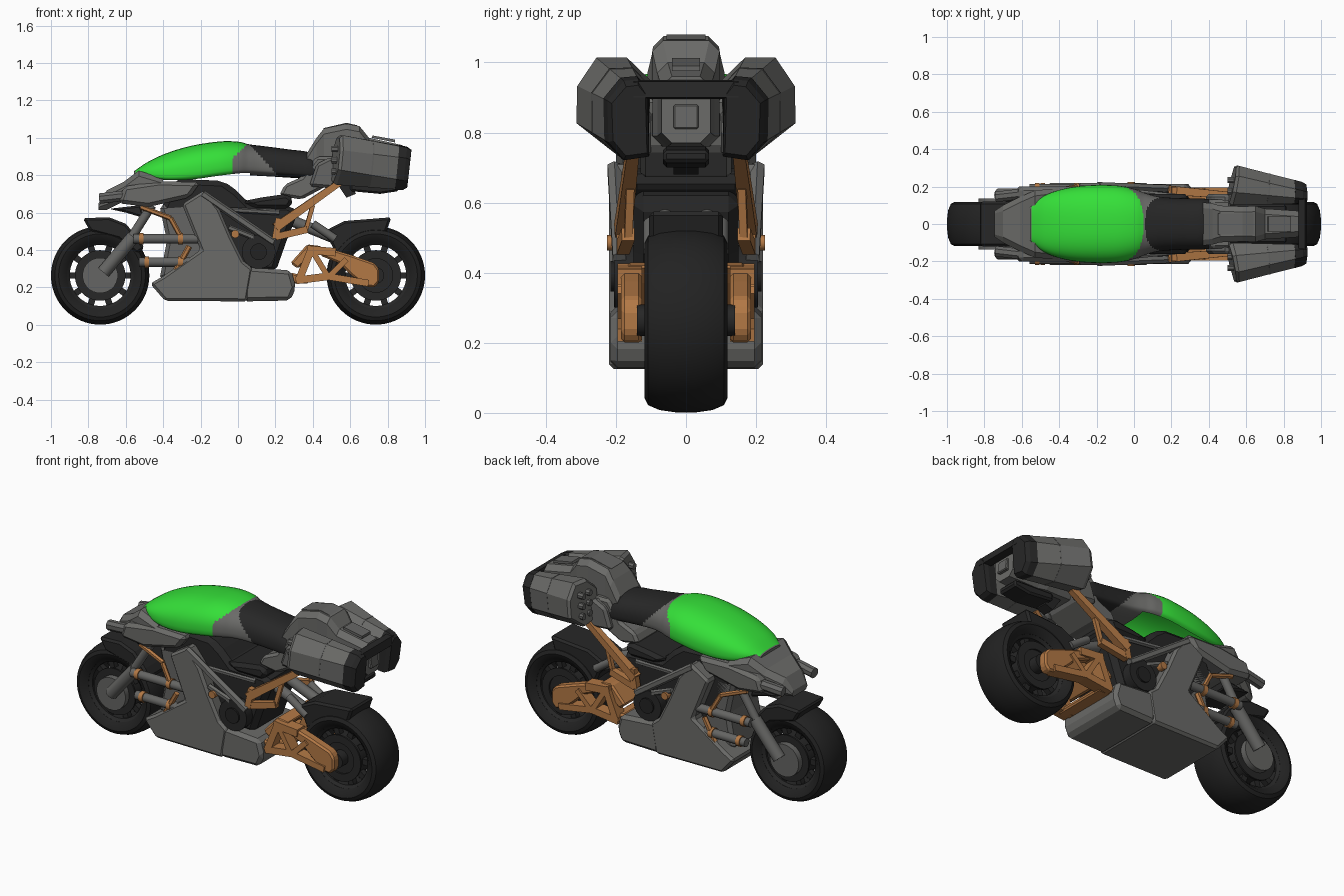
import bpy, bmesh, math
from mathutils import Vector

if "Cube" in bpy.data.objects:
    bpy.data.objects.remove(bpy.data.objects["Cube"])

def mat(name, r, g, b):
    m = bpy.data.materials.new(name)
    m.diffuse_color = (r, g, b, 1)
    m.use_nodes = True
    m.node_tree.nodes["Principled BSDF"].inputs["Base Color"].default_value = m.diffuse_color
    return m

GREY = mat("panel_grey", .145, .145, .138)
METAL = mat("metal_grey", .13, .13, .125)
BLACK = mat("matte_black", .02, .02, .02)
TYRE = mat("tyre_black", .016, .016, .016)
GREEN = mat("bright_green", .035, .74, .04)
ORANGE = mat("copper_orange", .45, .19, .06)

def add(name, bm, m, mirror=False, bevel=0, smooth=None):
    bmesh.ops.recalc_face_normals(bm, faces=bm.faces)
    me = bpy.data.meshes.new(name)
    bm.to_mesh(me)
    bm.free()
    me.materials.append(m)
    ob = bpy.data.objects.new(name, me)
    bpy.context.collection.objects.link(ob)
    if smooth:
        bpy.ops.object.select_all(action='DESELECT')
        ob.select_set(True)
        bpy.context.view_layer.objects.active = ob
        bpy.ops.object.shade_smooth_by_angle(angle=math.radians(smooth))
    if bevel:
        b = ob.modifiers.new("bevel", 'BEVEL')
        b.width, b.segments, b.limit_method = bevel, 1, 'ANGLE'
    if mirror:
        ob.modifiers.new("mirror", 'MIRROR').use_axis = (False, True, False)
    return ob

def loft(name, rings, m, loop=False, skip=None, **kw):
    bm = bmesh.new()
    vs = [[bm.verts.new(p) for p in r] for r in rings]
    n, k = len(vs), len(vs[0])
    for i in range(n if loop else n - 1):
        a, b = vs[i], vs[(i + 1) % n]
        for j in range(k):
            if not (skip and skip(i, j, a[j].co)):
                bm.faces.new((a[j], a[(j + 1) % k], b[(j + 1) % k], b[j]))
    if not loop:
        bm.faces.new(vs[0])
        bm.faces.new(vs[-1])
    return add(name, bm, m, **kw)

def prism(name, pts, y0, y1, m, **kw):
    return loft(name, [[(x, y, z) for x, z in pts] for y in (y0, y1)], m, **kw)

def bar(name, p, q, r, m, n=14, r2=None, mirror=True):
    p, q = Vector(p), Vector(q)
    rot = (q - p).to_track_quat('Z', 'Y')
    def ring(c, rad):
        return [c + rot @ Vector((rad * math.cos(t), rad * math.sin(t), 0))
                for t in (2 * math.pi * (i + .5) / n for i in range(n))]
    return loft(name, [ring(p, r), ring(q, r2 or r)], m, mirror=mirror, smooth=50 if n > 8 else None)

def flat(name, a, b, w, y0, y1, m):
    a, b = Vector(a), Vector(b)
    d = (b - a).normalized() * w
    o = Vector((-d.y, d.x))
    return prism(name, [a - d + o, b + d + o, b + d - o, a - d - o], y0, y1, m, mirror=True)

def revolve(name, prof, cx, cz, m, n=48, **kw):
    rings = [[(cx + r * math.cos(t), y, cz + r * math.sin(t)) for r, y in prof]
             for t in (2 * math.pi * i / n for i in range(n))]
    return loft(name, rings, m, loop=True, **kw)

def octo(x, w, zb, zt, c=.03):
    c = min(c, (zt - zb) * .4)
    return [(x, w, zb + c), (x, w, zt - c), (x, w - c, zt), (x, c - w, zt),
            (x, -w, zt - c), (x, -w, zb + c), (x, c - w, zb), (x, w - c, zb)]

def catmull(rows, steps):
    P = [rows[0]] + rows + [rows[-1]]
    out = []
    for i in range(1, len(P) - 2):
        for s in range(steps):
            t = s / steps
            out.append([.5 * (2 * b + (c - a) * t + (2 * a - 5 * b + 4 * c - d) * t * t + (3 * b - a - 3 * c + d) * t ** 3)
                        for a, b, c, d in zip(*P[i - 1:i + 3])])
    return out + [rows[-1]]

# wheels: tyre, rim, spokes, hub
Z = .264
half = [(.178, .09), (.2, .11), (.222, .118), (.242, .108), (.256, .075), (.263, .025)]
tyre = half + [(r, -y) for r, y in reversed(half)]
rim = [(.163, .075), (.19, .1), (.19, -.1), (.163, -.075)]
for tag, cx in (("front", -.737), ("rear", .737)):
    revolve(tag + "_tyre", tyre, cx, Z, TYRE, n=64, smooth=40)
    revolve(tag + "_rim", rim, cx, Z, BLACK, smooth=30)
    for i in range(10):
        t = math.tau * i / 10
        d = Vector((math.cos(t), 0, math.sin(t)))
        c = Vector((cx, .05, Z))
        bar(tag + "_spoke", c + d * .09, c + d * .175, .024, BLACK, n=4)
    bar(tag + "_hub", (cx, -.085, Z), (cx, .085, Z), .125, BLACK, n=32, mirror=False)
    revolve(tag + "_brake_disc", [(.09, .09), (.135, .09), (.135, .1), (.09, .1)], cx, Z, BLACK, mirror=True)
bar("front_hub_cap", (-.737, .08, Z), (-.737, .135, Z), .095, METAL, n=24)
bar("rear_axle", (.737, -.14, Z), (.737, .14, Z), .045, BLACK, mirror=False)

# fenders
prism("front_fender", [(-.83, .57), (-.69, .575), (-.6, .54), (-.53, .46), (-.5, .41), (-.54, .38), (-.64, .46), (-.79, .5)],
      -.12, .12, BLACK, bevel=.012)
prism("rear_fender", [(.455, .49), (.49, .515), (.57, .555), (.82, .575), (.79, .49), (.64, .46), (.53, .36), (.5, .43)],
      -.105, .105, BLACK, bevel=.012)

# fork and front pipes
bar("fork_lower", (-.72, .155, .28), (-.56, .155, .47), .036, METAL)
bar("fork_upper", (-.58, .155, .45), (-.46, .155, .64), .024, METAL)
for z, x0 in ((.46, -.56), (.335, -.53)):
    bar("side_pipe", (x0, .19, z), (-.2, .19, z), .025, METAL)
    for x in (x0 + .03, -.32):
        bar("pipe_ring", (x, .19, z), (x + .025, .19, z), .031, ORANGE)
bar("fork_brace", (-.52, .17, .63), (-.36, .185, .57), .014, ORANGE, n=6)
bar("front_link_upper", (-.36, .19, .57), (-.3, .2, .46), .014, ORANGE, n=6)
bar("front_link_lower", (-.36, .2, .24), (-.26, .2, .42), .016, ORANGE, n=6)
bar("front_link_cross", (-.36, .2, .25), (-.24, .2, .29), .014, ORANGE, n=6)

# radiator core, lower body, engine
prism("radiator", [(-.42, .24), (-.2, .3), (-.15, .66), (-.42, .64), (-.38, .45)], -.15, .15, METAL, bevel=.02)
prism("body_panel", [(-.47, .22), (-.39, .128), (.05, .125), (.08, .30), (.03, .34), (-.04, .48), (-.1, .62), (-.18, .72),
                     (-.30, .645), (-.2, .40), (-.4, .26)], -.22, .22, GREY, bevel=.014)
prism("belly_rear", [(.03, .125), (.28, .13), (.31, .2), (.285, .29), (.03, .31)], -.215, .215, GREY, bevel=.02)
prism("engine", [(-.42, .6), (-.34, .78), (-.08, .77), (-.01, .72), (.06, .65), (.28, .64), (.32, .6),
                 (.26, .45), (.2, .28), (-.2, .3)], -.15, .15, BLACK, bevel=.03)
prism("battery_cover", [(.02, .66), (.1, .62), (.27, .62), (.3, .67), (.26, .7), (.12, .68)], -.16, .16, BLACK, bevel=.02)
bar("clutch_cover", (.11, .1, .39), (.11, .205, .39), .09, BLACK, n=24)
bar("clutch_cap", (.11, .2, .39), (.11, .215, .39), .045, TYRE, n=12)
bar("frame_rail", (-.19, .205, .7), (.19, .19, .44), .022, GREY, n=6)
bar("frame_rail_lower", (-.05, .2, .52), (.1, .19, .46), .016, GREY, n=6)
bar("frame_rail_upper", (-.15, .19, .62), (.22, .15, .6), .014, METAL, n=6)
bar("frame_bolt", (-.015, .19, .485), (-.015, .225, .485), .022, ORANGE, n=10)

# nose and side fairing
loft("nose", [octo(-.745, .07, .615, .65), octo(-.7, .10, .615, .72), octo(-.61, .145, .66, .765),
              octo(-.53, .18, .7, .825), octo(-.4, .19, .72, .78)], GREY)
prism("side_fairing", [(-.61, .74), (-.42, .768), (-.2, .762), (-.26, .68), (-.48, .63), (-.64, .65)],
      -.2, .2, GREY, bevel=.02)
prism("headlight", [(-.69, .62), (-.52, .64), (-.5, .57), (-.6, .6)], -.12, .12, BLACK, bevel=.01)
bar("front_grip", (-.74, .145, .675), (-.61, .16, .69), .03, METAL, n=8)

# tank and seat: one shell, hollow under the tank, coloured along its length
rows = [(-.555, .09, .80, .822), (-.48, .15, .78, .872), (-.38, .187, .76, .918), (-.25, .206, .76, .957),
        (-.1, .206, .78, .98), (0, .188, .793, .979), (.06, .165, .798, .965), (.14, .145, .795, .955),
        (.27, .137, .787, .938), (.38, .135, .78, .922), (.43, .125, .78, .88)]
def shell_ring(x, w, zb, zt):
    zm, out = zb + .3 * (zt - zb), []
    for i in range(48):
        c, s = math.cos(math.tau * i / 48), math.sin(math.tau * i / 48)
        z = zm + (zt - zm) * s ** .85 if s > 0 else zm - (zm - zb) * abs(s) ** .5
        out.append((x, w * math.copysign(abs(c) ** .8, c), z))
    return out
shell = loft("tank_and_seat", [shell_ring(*r) for r in catmull(rows, 14)], GREY, smooth=40,
             skip=lambda i, j, co: 28 <= j < 44 and co.x < .06)
shell.data.materials.append(GREEN)
shell.data.materials.append(BLACK)
for f in shell.data.polygons:
    c = f.center
    if c.x > .07 + (.955 - c.z) * .9:
        f.material_index = 2
    elif c.x < max(-.03, .05 - 1.1 * max(0, .965 - c.z)) and c.x > -.55 + .25 * max(0, abs(c.y) - .08):
        f.material_index = 1

# tail, subframe and rear rack
prism("subframe", [(.22, .69), (.25, .75), (.34, .79), (.42, .9), (.52, .9), (.49, .75), (.34, .67)],
      -.13, .13, GREY, bevel=.015)
loft("tail_box", [octo(.37, .115, .79, .92), octo(.42, .11, .77, 1.0), octo(.46, .098, .76, 1.05),
                  octo(.58, .094, .76, 1.075), octo(.65, .096, .76, 1.062), octo(.7, .082, .76, 1.0),
                  octo(.88, .07, .77, .96)], GREY)
prism("tail_top_pad", [(.715, 1.0), (.72, 1.012), (.84, .99), (.84, .975)], -.04, .04, METAL)
prism("tail_top_ridge", [(.45, 1.05), (.58, 1.08), (.64, 1.066), (.62, 1.05)], -.055, .055, METAL)
prism("rear_hatch", [(.875, .81), (.9, .81), (.89, .88), (.87, .88)], -.036, .036, METAL, bevel=.005)
prism("tail_light", [(.6, .76), (.6, .715), (.76, .7), (.86, .715), (.86, .75)], -.065, .065, BLACK, bevel=.01)
prism("tail_bracket", [(.52, .77), (.6, .77), (.63, .7), (.58, .68)], -.035, .035, BLACK)

# panniers with black end caps and carry bar
front_sec = [(.26, 1.017), (.17, 1.017), (.1, .95), (.11, .78), (.215, .75), (.318, .83), (.315, .935)]
rear_sec = [(.175, .945), (.135, .95), (.11, .92), (.105, .73), (.175, .72), (.218, .77), (.222, .89)]
def pan(t, s=1.0):
    out = []
    for (a, b), (c, d) in zip(front_sec, rear_sec):
        y, z = a + (c - a) * t, b + (d - b) * t
        zm, ym = .84, .2 - .04 * t
        x = .515 + .39 * t + .18 * (y - ym) * (1 - t) + .1 * (z - zm)
        out.append((x, ym + (y - ym) * s, zm + (z - zm) * s))
    return out
loft("pannier", [pan(0, .9), pan(.05), pan(.5), pan(.9)], GREY, mirror=True)
loft("pannier_seam", [pan(.49, 1.012), pan(.51, 1.012)], METAL, mirror=True)
loft("pannier_cap", [pan(.86, 1.015), pan(.97, 1.0), pan(1.03, .88)], BLACK, mirror=True)
loft("carry_bar", [[(.88, y, .895), (.925, y, .9), (.915, y, .945), (.88, y, .95)] for y in (-.15, .15)], BLACK)
for k in range(6):
    y, z = .175 + .06 * (k % 2), .82 + .06 * (k // 2)
    bar("pannier_stud", (.5, y, z), (.535, y, z), .018, METAL, n=8)
prism("pannier_mount", [(.38, .74), (.42, .86), (.5, .9), (.56, .8), (.5, .73)], .1, .16, METAL, mirror=True, bevel=.015)

# copper subframe struts
bar("seat_strut", (.2, .18, .52), (.55, .15, .765), .034, ORANGE, n=4, r2=.024)
bar("seat_strut_lower", (.2, .18, .47), (.37, .165, .51), .026, ORANGE, n=4)
bar("seat_strut_cross", (.36, .165, .5), (.4, .16, .64), .016, ORANGE, n=4)
bar("strut_front", (.2, .18, .46), (.22, .18, .57), .026, ORANGE, n=4)
bar("rear_shock", (.28, .06, .56), (.5, .06, .47), .03, METAL)
bar("shock_link", (.4, .1, .54), (.52, .1, .46), .022, METAL)

# swingarm: solid tip and open truss
prism("swingarm_tip", [(.44, .41), (.5, .405), (.6, .375), (.73, .33), (.755, .295), (.755, .23), (.73, .2), (.68, .205),
                       (.6, .27), (.54, .33), (.44, .37)], .125, .185, ORANGE, mirror=True, bevel=.01)
truss = [(.33, .25, .39, .40, .02), (.33, .24, .49, .26, .02), (.5, .255, .68, .225, .018),
         (.39, .40, .5, .39, .022), (.4, .39, .48, .26, .015), (.49, .26, .57, .34, .015)]
for x0, z0, x1, z1, w in truss:
    flat("swingarm_beam", (x0, z0), (x1, z1), w, .125, .195, ORANGE)
prism("swingarm_bridge", [(.28, .33), (.37, .43), (.45, .42), (.4, .37), (.32, .3)], -.17, .17, ORANGE, bevel=.01)
prism("swingarm_lower_bridge", [(.28, .22), (.28, .28), (.36, .26), (.38, .22)], -.17, .17, ORANGE, bevel=.01)
